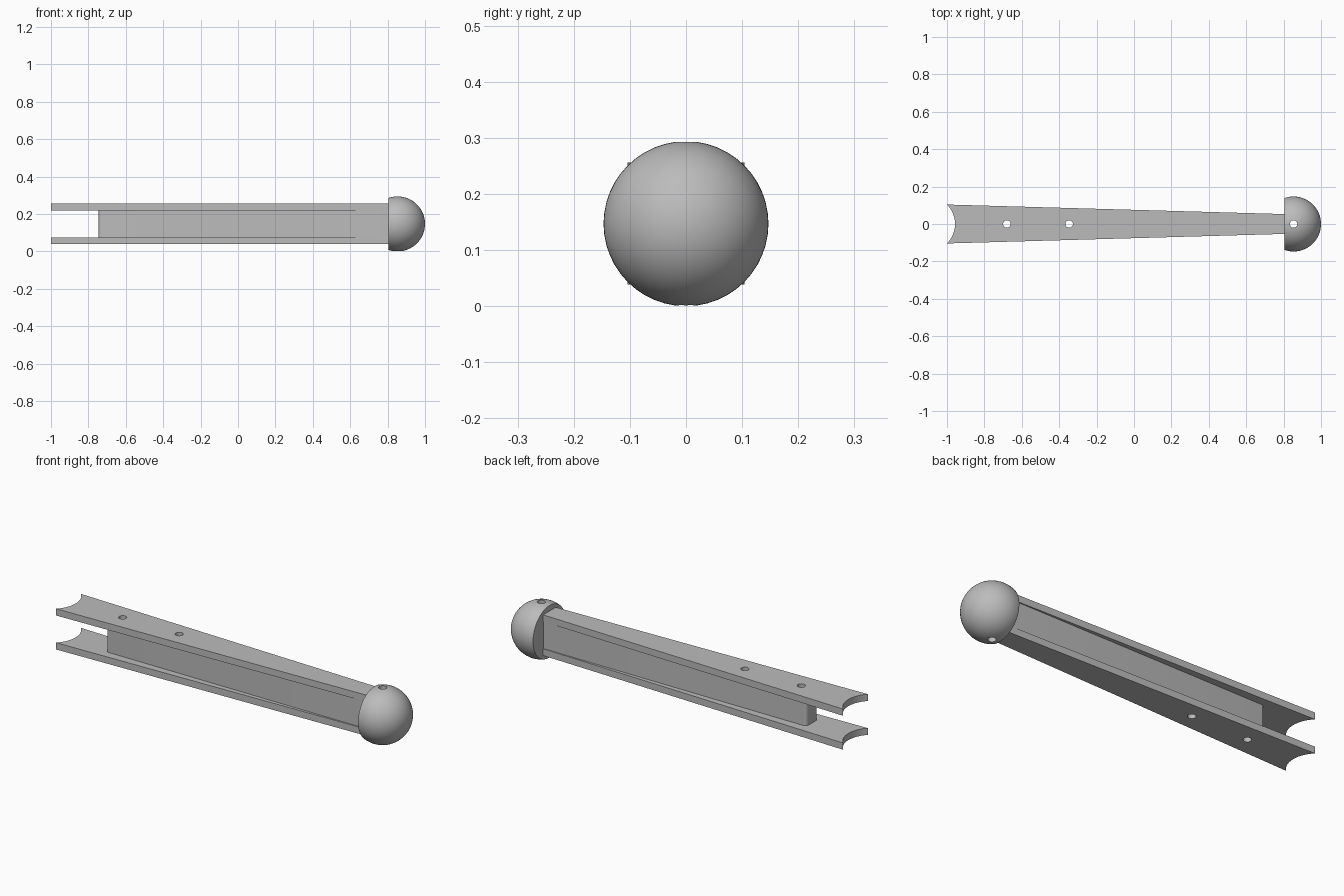
import bpy, bmesh, math
from mathutils import Vector, Matrix

cube = bpy.data.objects.get("Cube")
if cube:
    bpy.data.objects.remove(cube, do_unlink=True)

MID_Z = 0.147        # height of the long axis
BALL_X, BALL_R = 0.853, 0.147
JOINT_X = 0.805      # where the beam meets the ball
TAIL_HALF, JOINT_HALF = 0.104, 0.053
HOLE_R = 0.02

grey = bpy.data.materials.new("plain grey")
grey.use_nodes = True
colour = (0.5, 0.5, 0.5, 1)
grey.diffuse_color = colour
grey.node_tree.nodes["Principled BSDF"].inputs["Base Color"].default_value = colour


def make_object(name, bm):
    bmesh.ops.recalc_face_normals(bm, faces=bm.faces)
    mesh = bpy.data.meshes.new(name)
    bm.to_mesh(mesh)
    bm.free()
    mesh.materials.append(grey)
    obj = bpy.data.objects.new(name, mesh)
    bpy.context.collection.objects.link(obj)
    return obj


def select_only(obj):
    bpy.ops.object.select_all(action='DESELECT')
    obj.select_set(True)
    bpy.context.view_layer.objects.active = obj


def extrude_outline(name, outline, z0, z1):
    bm = bmesh.new()
    face = bm.faces.new([bm.verts.new((x, y, z0)) for x, y in outline])
    geom = bmesh.ops.extrude_face_region(bm, geom=[face])["geom"]
    verts = [v for v in geom if isinstance(v, bmesh.types.BMVert)]
    bmesh.ops.translate(bm, verts=verts, vec=(0, 0, z1 - z0))
    return make_object(name, bm)


def drill(obj, x):
    """Cut a vertical round hole right through the part."""
    bm = bmesh.new()
    bmesh.ops.create_cone(bm, cap_ends=True, segments=32, radius1=HOLE_R,
                          radius2=HOLE_R, depth=1,
                          matrix=Matrix.Translation((x, 0, MID_Z)))
    cutter = make_object("hole_cutter", bm)
    cutter.hide_render = True
    mod = obj.modifiers.new("hole", 'BOOLEAN')
    mod.operation = 'DIFFERENCE'
    mod.solver = 'EXACT'
    mod.object = cutter
    select_only(obj)
    bpy.ops.object.modifier_apply(modifier=mod.name)
    bpy.data.objects.remove(cutter, do_unlink=True)


def arc(cx, cy, r, start, end, steps):
    return [(cx + r * math.cos(math.radians(start + (end - start) * i / steps)),
             cy + r * math.sin(math.radians(start + (end - start) * i / steps)))
            for i in range(steps + 1)]


# Tapered flanges with a concave tail
reach = math.degrees(math.asin(TAIL_HALF / BALL_R))
arc_x = -1 - BALL_R * math.cos(math.radians(reach))
flange_outline = arc(arc_x, 0, BALL_R, reach, -reach, 20)
flange_outline += [(JOINT_X, -JOINT_HALF), (JOINT_X, JOINT_HALF)]
lower_flange = extrude_outline("lower_flange", flange_outline, 0.039, 0.075)
upper_flange = extrude_outline("upper_flange", flange_outline, 0.22, 0.256)

# Web between the flanges, rounded at its free end
web_x, web_half, fillet = -0.745, 0.05, 0.02
web_outline = arc(web_x + fillet, web_half - fillet, fillet, 90, 180, 6)
web_outline += arc(web_x + fillet, fillet - web_half, fillet, 180, 270, 6)
web_outline += [(JOINT_X, -web_half), (JOINT_X, web_half)]
web = extrude_outline("web", web_outline, 0.075, 0.22)

# Ball end with a flat face towards the beam
bm = bmesh.new()
turn = Matrix.Rotation(math.pi / 2, 4, 'Y')
bmesh.ops.create_uvsphere(bm, u_segments=48, v_segments=32, radius=BALL_R,
                          matrix=Matrix.Translation((BALL_X, 0, MID_Z)) @ turn)
bmesh.ops.bisect_plane(bm, geom=bm.verts[:] + bm.edges[:] + bm.faces[:],
                       plane_co=Vector((JOINT_X, 0, 0)),
                       plane_no=Vector((1, 0, 0)), clear_inner=True)
bmesh.ops.holes_fill(bm, edges=[e for e in bm.edges if e.is_boundary], sides=0)
ball = make_object("ball_end", bm)

# Pin holes
for part in (lower_flange, upper_flange, web):
    for x in (-0.68, -0.347):
        drill(part, x)
drill(ball, BALL_X)

for part in (lower_flange, upper_flange, web, ball):
    select_only(part)
    bpy.ops.object.shade_smooth_by_angle(angle=math.radians(30))
